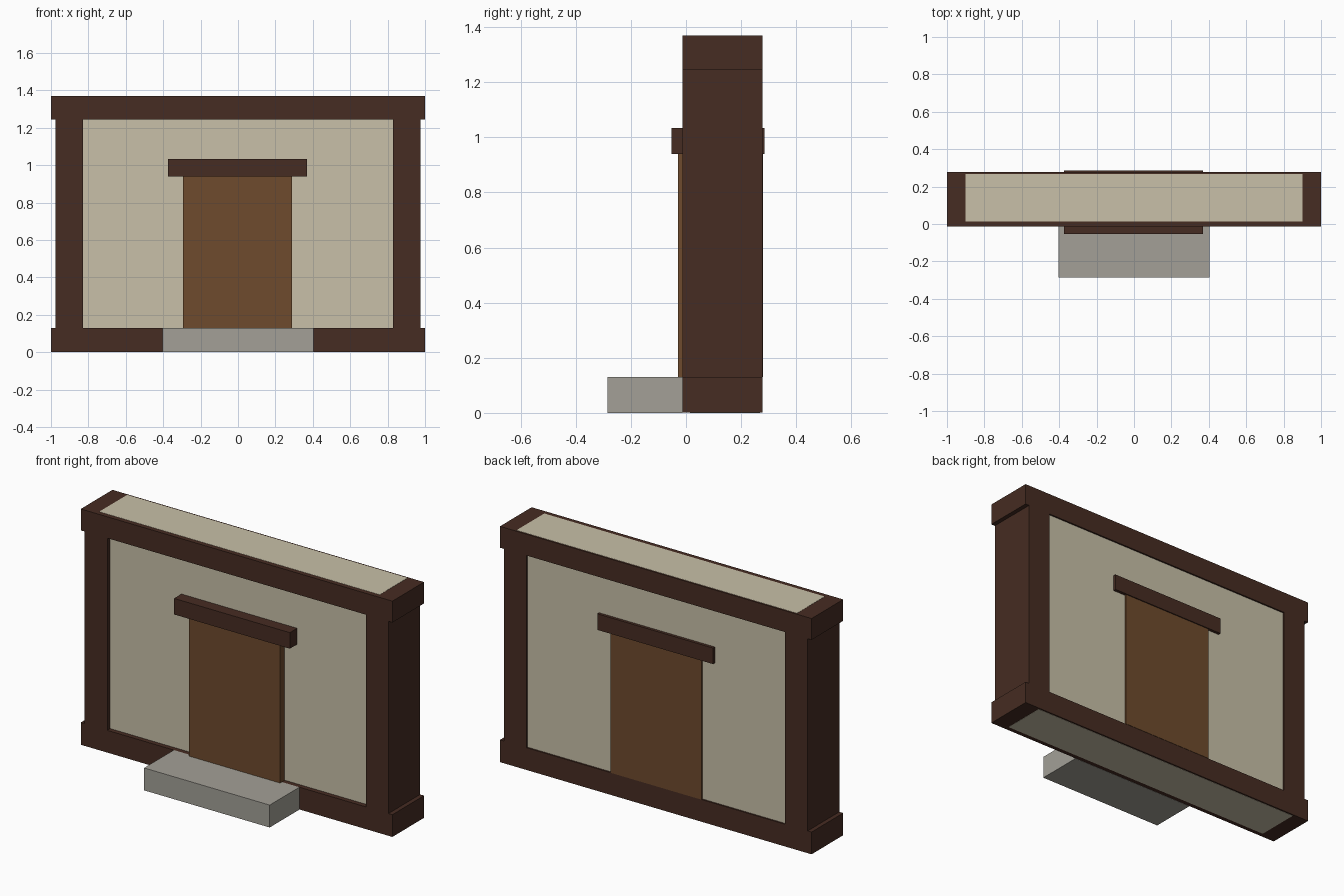
import bpy
import bmesh

old = bpy.data.objects.get("Cube")
if old:
    bpy.data.objects.remove(old, do_unlink=True)


def make_material(name, rgb):
    mat = bpy.data.materials.new(name)
    mat.use_nodes = True
    color = (*rgb, 1.0)
    mat.diffuse_color = color
    bsdf = mat.node_tree.nodes["Principled BSDF"]
    bsdf.inputs["Base Color"].default_value = color
    bsdf.inputs["Roughness"].default_value = 0.9
    return mat


def box(name, mat, x, y, z):
    """Axis-aligned block given by its (min, max) along each axis."""
    bm = bmesh.new()
    bmesh.ops.create_cube(bm, size=1)
    for v in bm.verts:
        v.co = [r[1] if c > 0 else r[0] for c, r in zip(v.co, (x, y, z))]
    mesh = bpy.data.meshes.new(name)
    bm.to_mesh(mesh)
    bm.free()
    mesh.materials.append(mat)
    obj = bpy.data.objects.new(name, mesh)
    bpy.context.collection.objects.link(obj)
    return obj


dark_wood = make_material("dark wood", (0.061, 0.025, 0.016))
door_wood = make_material("door wood", (0.156, 0.069, 0.026))
plaster = make_material("plaster", (0.578, 0.527, 0.392))
stone = make_material("stone", (0.366, 0.352, 0.309))

HEIGHT = 1.37
SILL_TOP = 0.13
HEADER_BOTTOM = 1.245
FRAME_Y = (-0.013, 0.277)
GAP = 0.001  # keeps the plaster core just clear of the beam faces

# Plaster core, running the full height inside the frame
box("wall_panel", plaster, (-0.9, 0.9), (0.014, 0.268), (0, HEIGHT))

# Timber frame
box("sill_beam", dark_wood, (-1, 1), FRAME_Y, (GAP, SILL_TOP))
box("header_beam", dark_wood, (-1, 1), FRAME_Y, (HEADER_BOTTOM, HEIGHT - GAP))
for side, (x0, x1) in {"left": (0.83, 0.975), "right": (-0.975, -0.83)}.items():
    box(f"{side}_post", dark_wood, (x0, x1), FRAME_Y, (SILL_TOP, HEADER_BOTTOM))

# Door passing through the wall, with its lintel
box("door", door_wood, (-0.295, 0.29), (-0.029, 0.279), (SILL_TOP, 0.94))
box("door_lintel", dark_wood, (-0.373, 0.37), (-0.053, 0.285), (0.94, 1.033))

# Stone doorstep
box("doorstep", stone, (-0.403, 0.403), (-0.285, FRAME_Y[0]), (0, SILL_TOP))
